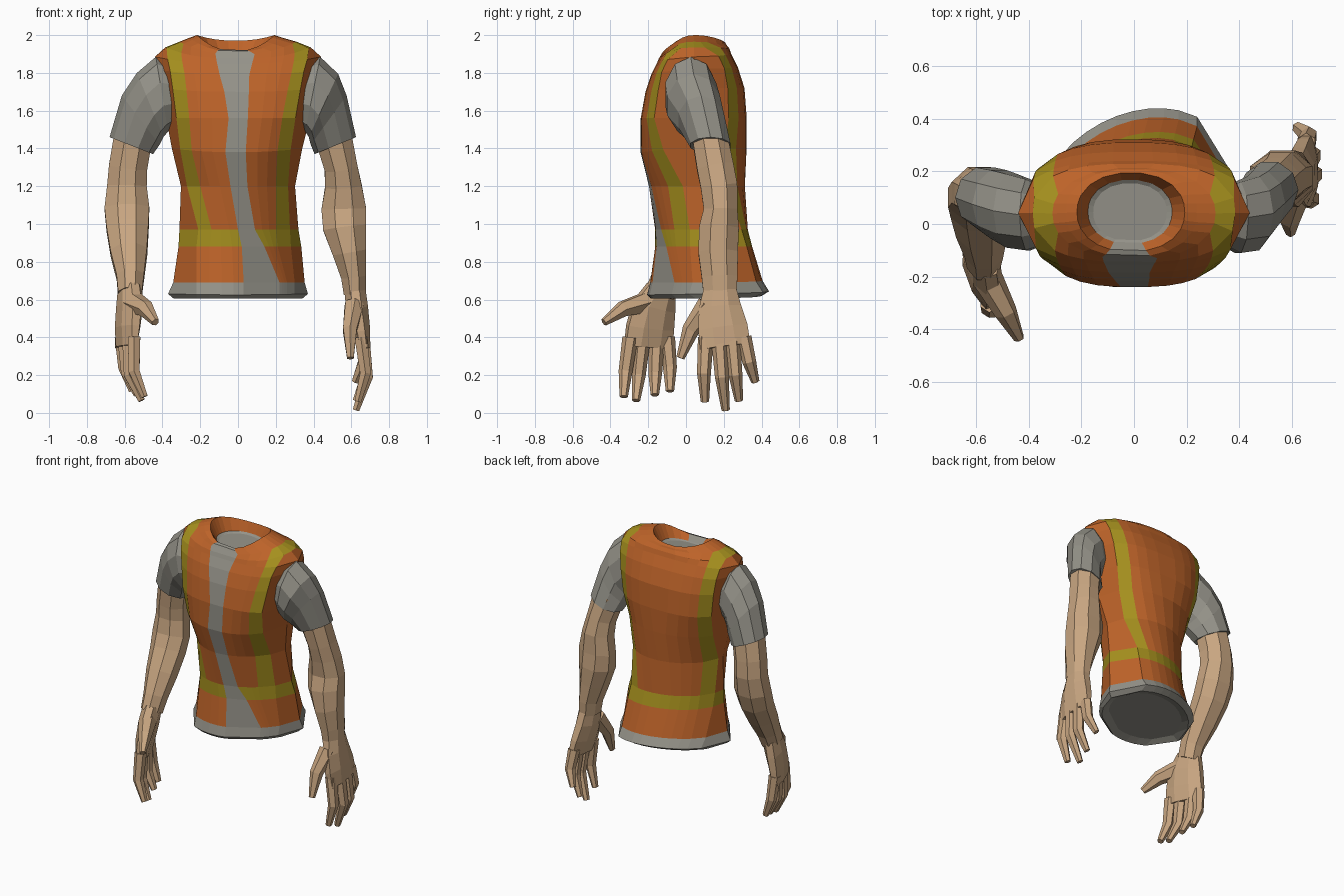
import bpy, bmesh, math
from mathutils import Vector


def material(name, rgb):
    m = bpy.data.materials.new(name)
    m.diffuse_color = (*rgb, 1)
    return m


ORANGE = material("vest orange", (0.51, 0.125, 0.022))
YELLOW = material("stripe yellow", (0.38, 0.28, 0.013))
GREY = material("shirt grey", (0.30, 0.29, 0.25))
SKIN = material("skin", (0.58, 0.38, 0.22))


def skin_rings(name, rings, mats, rule=lambda row, col: 0):
    """Join closed rings of points into a capped, flat shaded tube."""
    bm = bmesh.new()
    rows = [[bm.verts.new(p) for p in r] for r in rings]
    n = len(rows[0])
    for i in range(len(rows) - 1):
        for j in range(n):
            k = (j + 1) % n
            f = bm.faces.new((rows[i][j], rows[i][k], rows[i + 1][k], rows[i + 1][j]))
            f.material_index = rule(i, j)
    for row, idx in ((rows[0], -1), (rows[-1], len(rows) - 1)):
        bm.faces.new(row).material_index = rule(idx, 0)
    bmesh.ops.recalc_face_normals(bm, faces=bm.faces)
    me = bpy.data.meshes.new(name)
    bm.to_mesh(me)
    bm.free()
    for m in mats:
        me.materials.append(m)
    ob = bpy.data.objects.new(name, me)
    bpy.context.collection.objects.link(ob)
    return ob


def limb(name, path, mat, sides=8, wide=(0, 1, 0)):
    """Tube along (x, y, z, thickness, width) stations; width lies along 'wide'."""
    pts = [Vector(p[:3]) for p in path]
    rings = []
    for i, p in enumerate(path):
        t = (pts[min(i + 1, len(pts) - 1)] - pts[max(i - 1, 0)]).normalized()
        d = Vector(wide)
        d = (d - t * d.dot(t)).normalized()
        w = t.cross(d)
        ring = []
        for k in range(sides):
            a = 2 * math.pi * (k + 0.5) / sides
            ring.append(pts[i] + w * (p[3] * math.cos(a) * 1.05) + d * (p[4] * math.sin(a) * 1.05))
        rings.append(ring)
    return skin_rings(name, rings, [mat])


def sleeve(name, stations):
    """Tube through (outer x, outer z, inner x, inner z, centre y, half depth) stations."""
    rings = []
    for xo, zo, xi, zi, y, d in stations:
        ring = []
        for k in range(10):
            c, s = math.cos(math.pi * k / 5), math.sin(math.pi * k / 5)
            ring.append(((xo + xi + (xo - xi) * c) / 2, y + d * s * 1.05,
                         (zo + zi + (zo - zi) * c) / 2))
        rings.append(ring)
    return skin_rings(name, rings, [GREY])


# Torso rings: centre x, half width, front y, back y, side z, front z, back z, twist
TORSO = [
    (0, .29, -.13, .34, .625, .625, .635, .22),
    (0, .34, -.18, .39, .605, .605, .62, .22),
    (0, .37, -.20, .43, .63, .625, .645, .22),
    (.005, .348, -.185, .395, .69, .69, .70, .22),
    (.01, .325, -.16, .34, .88, .88, .88, .2),
    (.005, .315, -.16, .32, .97, .97, .97, .18),
    (0, .302, -.195, .31, 1.2, 1.2, 1.2, .12),
    (-.005, .345, -.24, .32, 1.4, 1.38, 1.4, .05),
    (0, .38, -.24, .322, 1.56, 1.56, 1.56, 0),
    (0, .41, -.215, .31, 1.72, 1.70, 1.72, 0),
    (0, .438, -.185, .275, 1.82, 1.79, 1.83, 0),
    (0, .44, -.155, .24, 1.885, 1.85, 1.90, 0),
    (0, .385, -.145, .23, 1.935, 1.875, 1.93, 0),
    (0, .31, -.135, .215, 1.965, 1.895, 1.95, 0),
    (-.01, .25, -.125, .21, 1.985, 1.91, 1.96, 0),
    (-.012, .205, -.105, .195, 2.0, 1.915, 1.97, 0),
    (-.015, .16, -.075, .168, 1.905, 1.885, 1.905, 0),
    (-.015, .14, -.065, .155, 1.895, 1.88, 1.895, 0),
]
# Stripe edges by height: left outer, left inner, panel left, panel right, right inner, right outer
FRONT = [
    (.69, -.22, -.15, .03, .22, .26, .30),
    (.88, -.22, -.15, .02, .14, .21, .28),
    (.97, -.21, -.14, .00, .09, .20, .275),
    (1.2, -.27, -.20, -.04, .05, .20, .265),
    (1.4, -.31, -.25, -.07, .04, .21, .28),
    (1.6, -.33, -.26, -.045, .055, .24, .31),
    (1.8, -.36, -.285, -.10, .06, .285, .35),
    (1.92, -.39, -.31, -.125, .095, .31, .39),
]
# Rear stripes: right outer, right inner, left inner, left outer
BACK = [
    (.69, .24, .17, -.23, -.29),
    (.97, .22, .15, -.24, -.295),
    (1.4, .30, .24, -.26, -.32),
    (1.9, .39, .31, -.31, -.39),
]


def sample(table, z):
    if z <= table[0][0]:
        return table[0][1:]
    for a, b in zip(table, table[1:]):
        if z <= b[0]:
            t = (z - a[0]) / (b[0] - a[0])
            return [u + (v - u) * t for u, v in zip(a[1:], b[1:])]
    return table[-1][1:]


def to_angle(x, cx, a, limit, power):
    c = max(-limit, min(limit, (x - cx) / a))
    return math.acos(math.copysign(abs(c) ** (power / 2), c))


def torso_angles(cx, a, z, pf, pb):
    """Angles around the ring (front half negative), with stripe edges as columns."""
    lim = (.985, .93, 1, 1, .93, .985)
    f = [-to_angle(x, cx, a, l, pf) for x, l in zip(sample(FRONT, z), lim)]
    b = [to_angle(x, cx, a, l, pb) for x, l in zip(sample(BACK, z), (.985, .93, .93, .985))]
    mix = lambda p, q, n: [p + (q - p) * i / n for i in range(1, n)]
    return ([-math.pi, f[0], f[1]] + mix(f[1], f[2], 3) + [f[2], f[3]] + mix(f[3], f[4], 3)
            + [f[4], f[5], 0, b[0], b[1]] + mix(b[1], b[2], 7) + [b[2], b[3]])


YELLOW_COLS = {1, 9, 12, 20}
SIDE_COLS = {0, 10, 11, 21}
PANEL_COL = 5


def torso_rule(row, col):
    # grey hem, neck filling and front panel; yellow waist band and shoulder stripes
    if row < 3 or row >= 16 or col == PANEL_COL:
        return 2
    if row == 4 or (5 <= row <= 12 and col in YELLOW_COLS):
        return 1
    return 1 if row == 12 and col in SIDE_COLS else 0


rings, angles = [], None
for i, (cx, a, yf, yb, zs, zf, zb, twist) in enumerate(TORSO):
    # roundness of the front and back halves: boxier around the shoulders
    pf, pb = (1.8, 2.0) if i < 7 else (2.2, 2.2) if i < 8 or i > 12 else (2.7, 2.7)
    if i <= 13:
        angles = torso_angles(cx, a, zf, pf, pb)
    cy, b = (yf + yb) / 2, (yb - yf) / 2
    ring = []
    for t in angles:
        c, s = math.cos(t), math.sin(t)
        power = pf if s < 0 else pb
        x = cx + a * math.copysign(abs(c) ** (2 / power), c)
        y = cy + b * math.copysign(abs(s) ** (2 / power), s) + twist * x
        ring.append((x, y, zs + ((zf if s < 0 else zb) - zs) * s * s))
    rings.append(ring)
skin_rings("vest_torso", rings, [ORANGE, YELLOW, GREY], torso_rule)

# Sleeves
sleeve("left_sleeve", [(.34, 1.84, .30, 1.54, .03, .10), (.435, 1.885, .355, 1.49, .025, .135),
                       (.53, 1.795, .375, 1.46, .04, .14), (.575, 1.68, .385, 1.42, .08, .12),
                       (.625, 1.46, .405, 1.37, .13, .105)])
sleeve("right_sleeve", [(-.34, 1.84, -.30, 1.54, .03, .10), (-.435, 1.885, -.37, 1.49, .035, .135),
                        (-.535, 1.80, -.395, 1.46, .05, .14), (-.615, 1.68, -.415, 1.42, .075, .13),
                        (-.68, 1.46, -.45, 1.37, .10, .115)])

# Bare arms down to the wrist
limb("left_arm", [(.505, .125, 1.46, .10, .095), (.545, .155, 1.3, .09, .10),
                  (.558, .175, 1.2, .10, .10), (.56, .183, 1.08, .122, .092),
                  (.565, .175, .98, .118, .108), (.59, .17, .85, .092, .108),
                  (.612, .178, .72, .068, .098), (.618, .18, .63, .06, .09)], SKIN)
limb("right_arm", [(-.555, .10, 1.46, .105, .10), (-.582, .115, 1.3, .105, .10),
                   (-.588, .12, 1.2, .108, .10), (-.588, .10, 1.08, .122, .098),
                   (-.585, .06, .98, .115, .10), (-.578, -.02, .85, .10, .095),
                   (-.57, -.10, .72, .075, .084), (-.572, -.14, .63, .065, .082)], SKIN)

# Palms
limb("left_palm", [(.618, .18, .66, .058, .088), (.63, .18, .56, .06, .115),
                   (.648, .195, .45, .052, .135), (.665, .208, .35, .036, .138)], SKIN)
limb("right_palm", [(-.572, -.13, .66, .058, .08), (-.574, -.17, .56, .06, .12),
                    (-.585, -.19, .45, .054, .132), (-.592, -.20, .35, .04, .135)],
     SKIN, wide=(.35, -1, 0))

# Fingers and thumbs: base, knuckle, tip
DIGITS = {
    "left_index_finger": ((.65, .105, .40), (.675, .095, .21), (.635, .10, .06)),
    "left_middle_finger": ((.665, .175, .39), (.685, .19, .19), (.625, .21, .015)),
    "left_ring_finger": ((.665, .245, .39), (.68, .262, .20), (.625, .28, .065)),
    "left_little_finger": ((.655, .305, .40), (.665, .335, .27), (.62, .367, .165)),
    "left_thumb": ((.615, .12, .57), (.592, .025, .44), (.595, -.03, .29)),
    "right_index_finger": ((-.55, -.295, .40), (-.55, -.32, .22), (-.495, -.33, .085)),
    "right_middle_finger": ((-.58, -.23, .39), (-.575, -.25, .20), (-.51, -.265, .065)),
    "right_ring_finger": ((-.605, -.155, .39), (-.59, -.163, .21), (-.535, -.165, .095)),
    "right_little_finger": ((-.62, -.10, .40), (-.605, -.085, .24), (-.56, -.085, .115)),
    "right_thumb": ((-.555, -.21, .585), (-.487, -.335, .55), (-.437, -.435, .48)),
}
for name, (p, q, r) in DIGITS.items():
    thumb = "thumb" in name
    s = 1.5 if thumb else 1.0
    m = 1.25 if thumb else 1.0
    path = [(*p, .036 * s, .04 * s), (*q, .032 * m, .035 * m), (*r, .019, .021)]
    limb(name, path, SKIN, sides=6, wide=(.3, .6, 1) if thumb and p[0] < 0 else (0, 1, 0))
